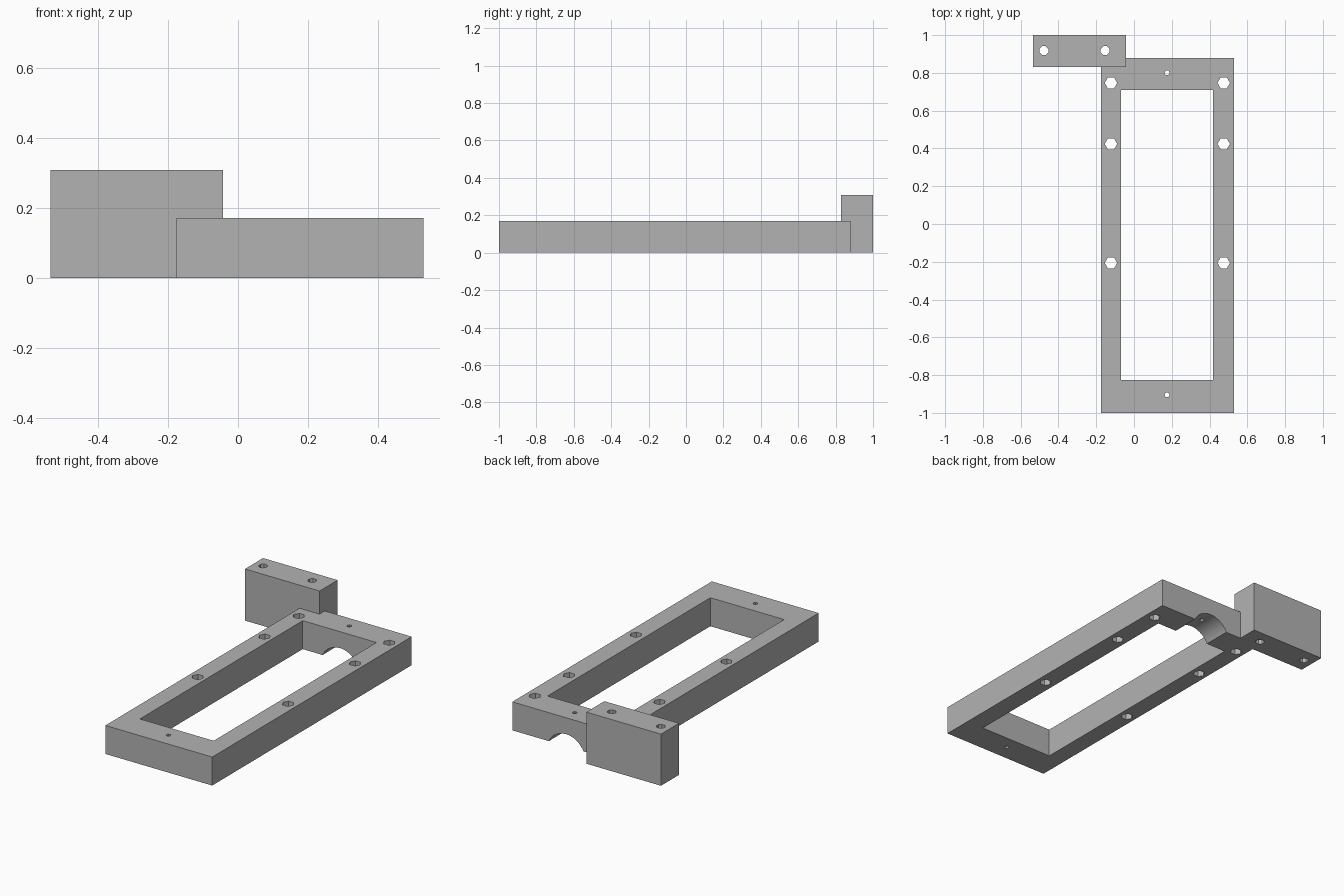
import bpy
import math

if "Cube" in bpy.data.objects:
    bpy.data.objects.remove(bpy.data.objects["Cube"], do_unlink=True)

grey = bpy.data.materials.new("plain grey")
grey.use_nodes = True
grey.diffuse_color = (0.45, 0.45, 0.45, 1)
grey.node_tree.nodes["Principled BSDF"].inputs["Base Color"].default_value = (0.45, 0.45, 0.45, 1)


def box(name, x0, x1, y0, y1, z0, z1):
    bpy.ops.mesh.primitive_cube_add(size=1, location=((x0 + x1) / 2, (y0 + y1) / 2, (z0 + z1) / 2))
    ob = bpy.context.object
    ob.name = name
    ob.scale = (x1 - x0, y1 - y0, z1 - z0)
    bpy.ops.object.transform_apply(location=False, rotation=False, scale=True)
    ob.data.materials.append(grey)
    return ob


def cylinder(x, y, z, radius, depth, sides, tilt=0, turn=0):
    bpy.ops.mesh.primitive_cylinder_add(vertices=sides, radius=radius, depth=depth,
                                        location=(x, y, z), rotation=(tilt, 0, turn))
    ob = bpy.context.object
    ob.data.materials.append(grey)
    return ob


def cut(target, cutter):
    cutter.hide_render = True
    mod = target.modifiers.new("cut", "BOOLEAN")
    mod.operation = "DIFFERENCE"
    mod.solver = "EXACT"
    mod.object = cutter
    bpy.context.view_layer.objects.active = target
    bpy.ops.object.modifier_apply(modifier=mod.name)
    bpy.data.objects.remove(cutter, do_unlink=True)


# Rectangular frame with its long opening
frame = box("frame", -0.175, 0.53, -1, 0.88, 0, 0.17)
cut(frame, box("opening", -0.07, 0.417, -0.825, 0.71, -0.1, 0.3))

# Shallow arch under the back bar
cut(frame, cylinder(0.175, 0.8, -0.055, 0.127, 0.3, 48, tilt=math.pi / 2))

# Hexagonal bolt holes along both side bars
for x in (-0.122, 0.475):
    for y in (0.747, 0.424, -0.206):
        cut(frame, cylinder(x, y, 0.1, 0.033, 0.5, 6, turn=math.pi / 6))

# Small pin holes in the end bars
for y in (0.8, -0.905):
    cut(frame, cylinder(0.175, y, 0.1, 0.014, 0.5, 6, turn=math.pi / 6))

# Taller mounting block at the back corner
block = box("mounting_block", -0.535, -0.043, 0.83, 1, 0, 0.308)
for x in (-0.477, -0.153):
    cut(block, cylinder(x, 0.918, 0.15, 0.025, 0.6, 8, turn=math.pi / 8))

# Crisp edges, smooth only inside the arch
for ob in (frame, block):
    bpy.ops.object.select_all(action="DESELECT")
    ob.select_set(True)
    bpy.context.view_layer.objects.active = ob
    bpy.ops.object.shade_smooth_by_angle(angle=math.radians(20))
